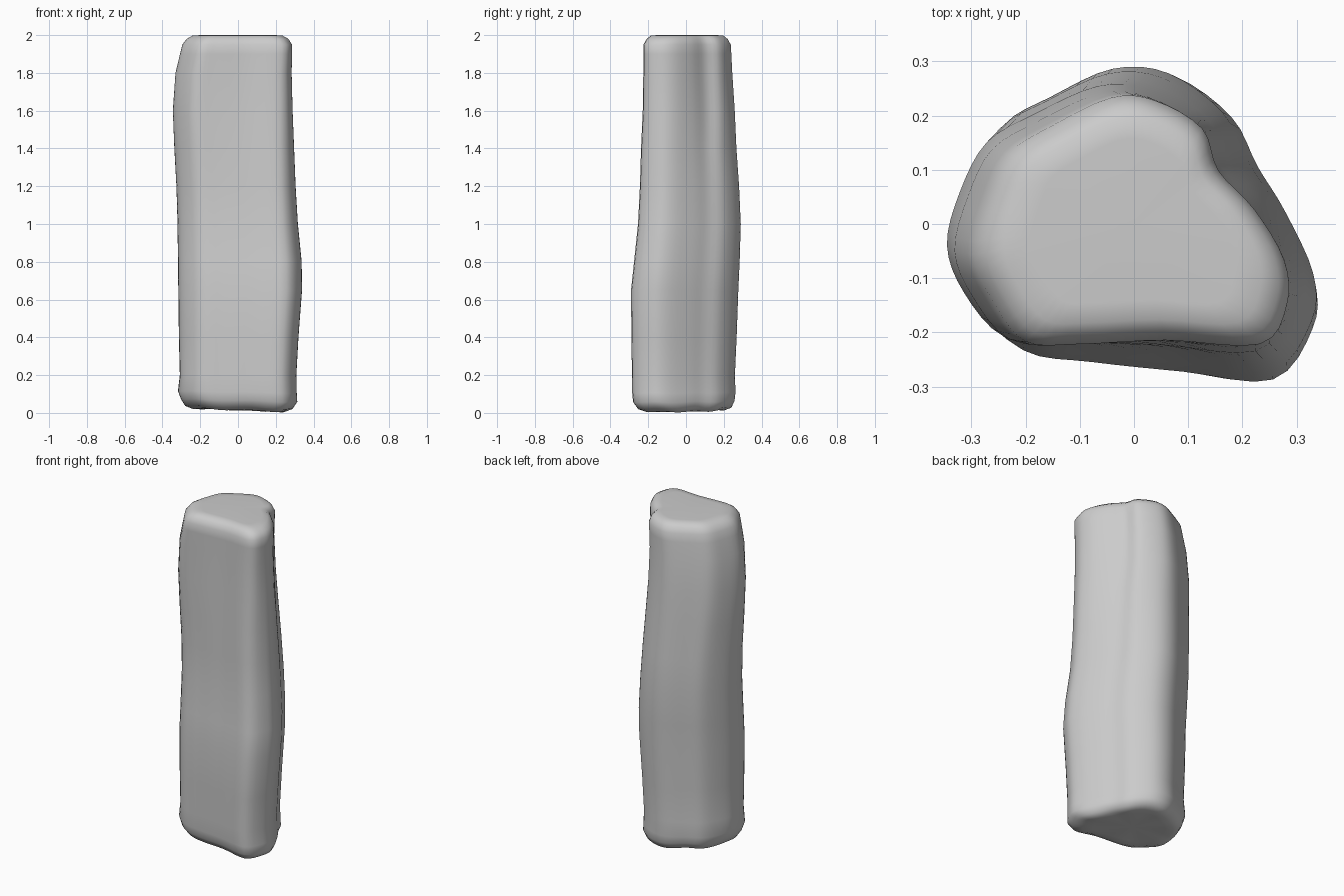
import bpy, bmesh, math
from mathutils import Vector

if "Cube" in bpy.data.objects:
    bpy.data.objects.remove(bpy.data.objects["Cube"])

# Cross-sections, starting at the left and running round the back
LOW = [(-.325, -.03), (-.308, .06), (-.24, .178), (-.15, .232), (-.03, .287), (.08, .278),
       (.185, .20), (.235, .105), (.285, .02), (.338, -.10), (.335, -.19), (.26, -.287),
       (.09, -.272), (-.08, -.254), (-.21, -.232), (-.305, -.135)]
TOP = [(-.295, -.04), (-.27, .06), (-.23, .14), (-.15, .19), (-.04, .24), (.04, .235),
       (.128, .185), (.158, .11), (.225, .04), (.28, -.05), (.285, -.13), (.235, -.20),
       (.06, -.193), (-.10, -.20), (-.20, -.195), (-.262, -.12)]

# Height, x min, x max, y min, y max, blend towards the top section
ROWS = [(.015, -.24, .25, -.21, .20, 0), (.03, -.28, .29, -.255, .24, 0),
        (.065, -.302, .314, -.28, .257, 0), (.11, -.318, .311, -.285, .262, 0),
        (.20, -.308, .309, -.286, .259, 0), (.40, -.313, .320, -.289, .268, 0),
        (.65, -.316, .339, -.291, .277, 0), (.80, -.318, .337, -.275, .284, .05),
        (1.0, -.32, .317, -.254, .290, .1), (1.2, -.326, .305, -.244, .281, .2),
        (1.4, -.337, .297, -.238, .267, .4), (1.6, -.345, .289, -.229, .258, .75),
        (1.8, -.331, .284, -.226, .245, .9), (1.9, -.307, .286, -.225, .240, 1),
        (1.95, -.295, .286, -.225, .237, 1), (1.98, -.272, .267, -.208, .220, 1),
        (1.998, -.24, .235, -.185, .197, 1)]
STEPS = 4


def smooth_ring(pts):
    """Closed Catmull-Rom curve through the section points."""
    out, n = [], len(pts)
    for i in range(n):
        a, b, c, d = (pts[(i + k) % n] for k in (-1, 0, 1, 2))
        for s in range(STEPS):
            t = s / STEPS
            out.append(.5 * (2*b + (c-a)*t + (2*a - 5*b + 4*c - d)*t*t
                             + (3*b - a - 3*c + d)*t**3))
    return out


def fit(v, lo, hi, a, b):
    return a + (v - lo) / (hi - lo) * (b - a)


def section(row):
    z, x0, x1, y0, y1, blend = row
    ring = smooth_ring([Vector(p).lerp(Vector(q), blend) for p, q in zip(LOW, TOP)])
    xs, ys = [p.x for p in ring], [p.y for p in ring]
    pts = []
    for i, p in enumerate(ring):
        x = fit(p.x, min(xs), max(xs), x0, x1)
        y = fit(p.y, min(ys), max(ys), y0, y1)
        # sloping, slightly lumpy foot
        foot = max(0, 1 - z / .2)
        lump = .004 * math.sin(14 * math.pi * i / len(ring))
        pts.append(Vector((x, y, max(0, z + foot * (lump - .04 * x)))))
    return pts


# Rock pillar: loft the sections and close both ends
bm = bmesh.new()
rings = [[bm.verts.new(p) for p in section(r)] for r in ROWS]
for end, height in ((0, .015), (-1, 2.0)):
    slope = -.04 if end == 0 else 0
    inner = [bm.verts.new((v.co.x * .8, v.co.y * .8, height + slope * v.co.x))
             for v in rings[end]]
    rings.insert(0 if end == 0 else len(rings), inner)
for a, b in zip(rings, rings[1:]):
    n = len(a)
    for i in range(n):
        j = (i + 1) % n
        bm.faces.new((a[i], a[j], b[j], b[i]))
for ring in (rings[0], rings[-1]):
    mid = bm.verts.new(sum((v.co for v in ring), Vector()) / len(ring))
    for i in range(len(ring)):
        bm.faces.new((ring[i], ring[(i + 1) % len(ring)], mid))
bmesh.ops.recalc_face_normals(bm, faces=bm.faces)
for f in bm.faces:
    f.smooth = True
mesh = bpy.data.meshes.new("rock_pillar")
bm.to_mesh(mesh)
bm.free()
pillar = bpy.data.objects.new("rock_pillar", mesh)
bpy.context.collection.objects.link(pillar)
